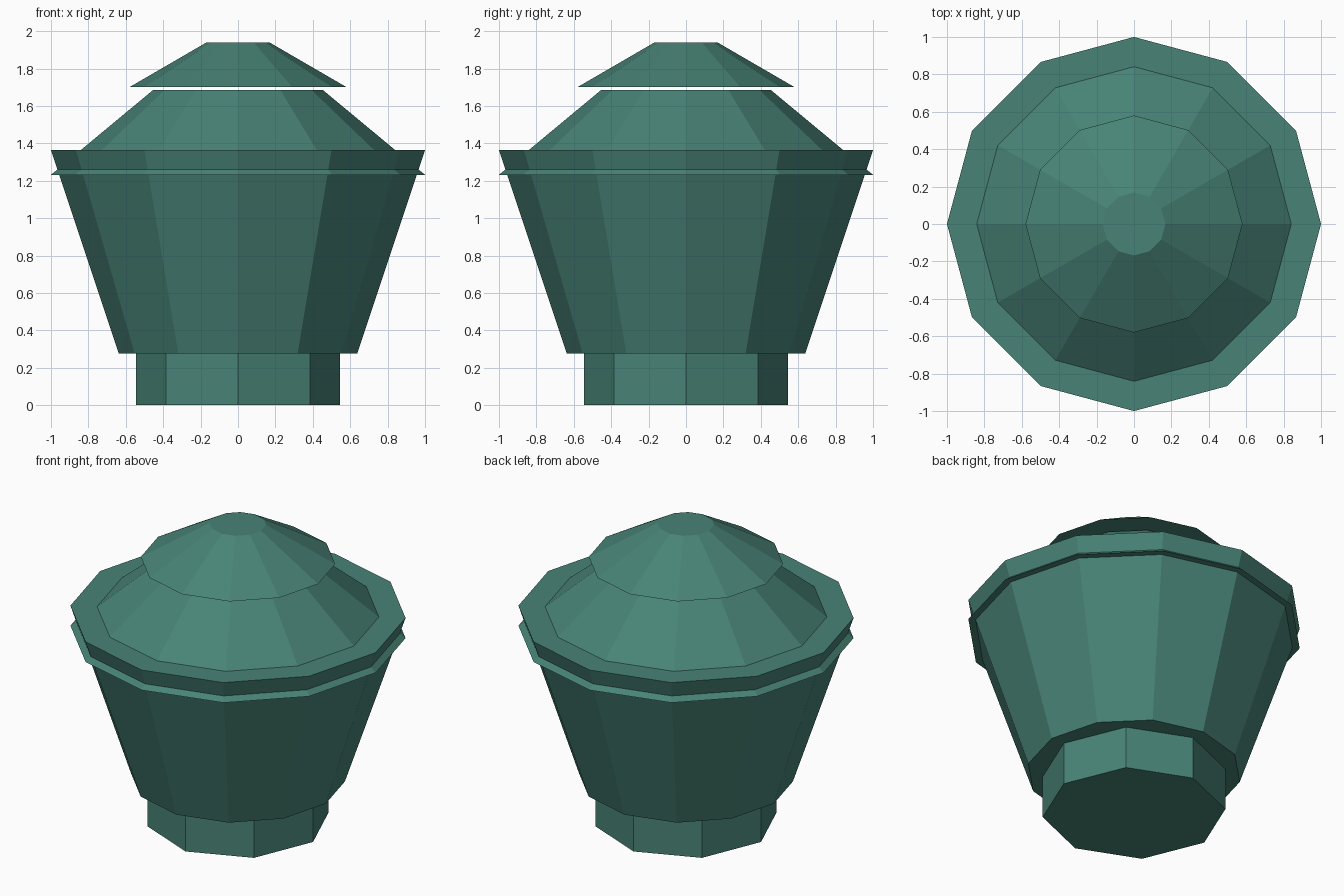
import bpy, bmesh
from mathutils import Matrix

if "Cube" in bpy.data.objects:
    bpy.data.objects.remove(bpy.data.objects["Cube"])

mat = bpy.data.materials.new("muted_teal_green")
mat.diffuse_color = (0.065, 0.227, 0.181, 1.0)
mat.use_nodes = True
mat.node_tree.nodes["Principled BSDF"].inputs["Base Color"].default_value = mat.diffuse_color


def frustum(name, sides, r_low, z_low, r_high, z_high):
    """Closed flat-sided frustum with a vertex on the x axis."""
    bm = bmesh.new()
    bmesh.ops.create_cone(
        bm, cap_ends=True, cap_tris=False, segments=sides,
        radius1=r_low, radius2=r_high, depth=z_high - z_low,
        matrix=Matrix.Translation((0, 0, (z_low + z_high) / 2)))
    me = bpy.data.meshes.new(name)
    bm.to_mesh(me)
    bm.free()
    me.materials.append(mat)
    ob = bpy.data.objects.new(name, me)
    bpy.context.collection.objects.link(ob)
    return ob


# octagonal foot
frustum("foot", 8, 0.545, 0.0, 0.545, 0.28)
# flared twelve-sided body with flat rim
frustum("body", 12, 0.638, 0.277, 1.0, 1.364)
# lower roof: its eave pokes out below the body rim
frustum("lower_roof", 12, 1.0, 1.232, 0.453, 1.686)
# separate cap floating just above the lower roof
frustum("top_cap", 12, 0.58, 1.701, 0.168, 1.94)
